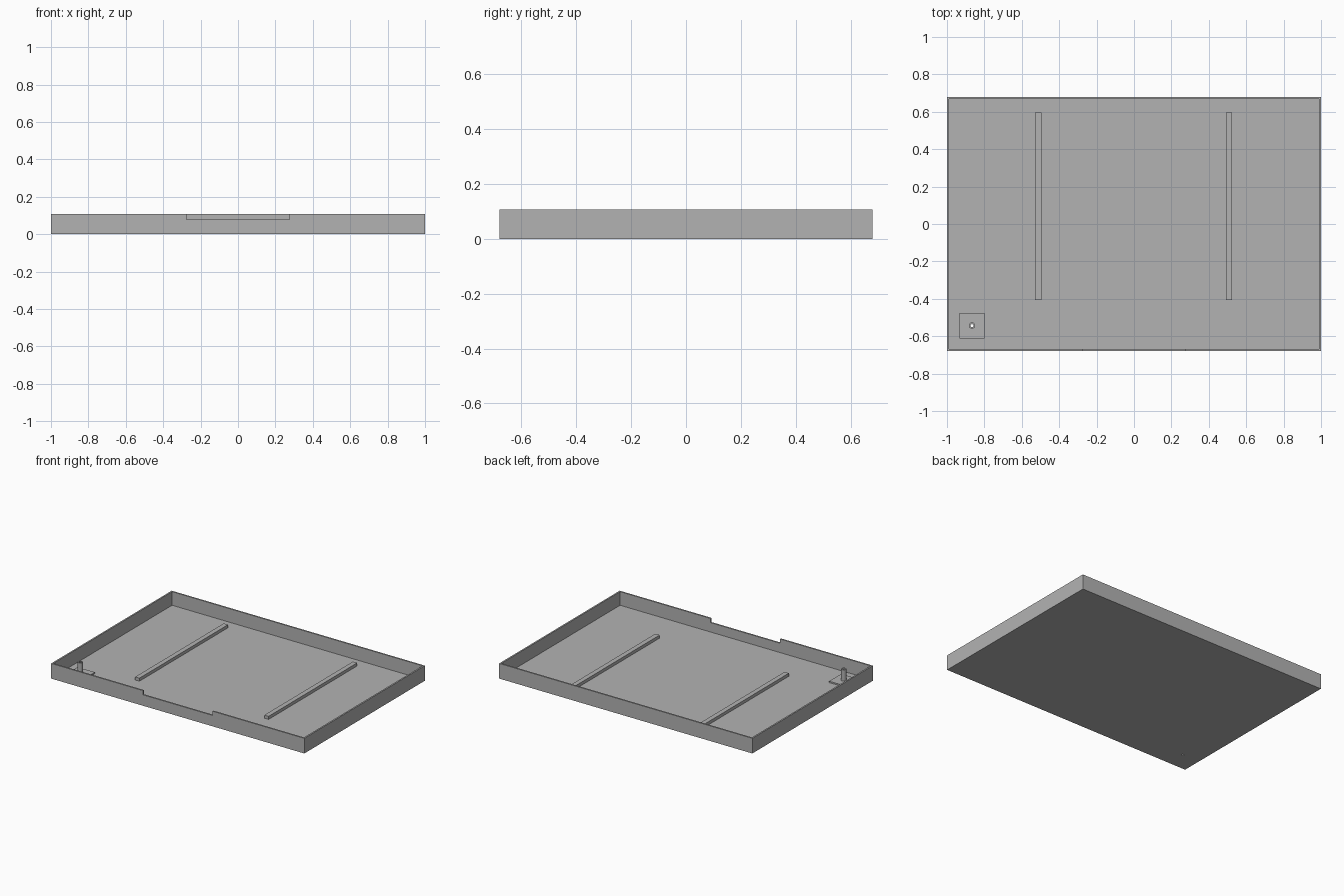
import bpy

old = bpy.data.objects.get("Cube")
if old:
    bpy.data.objects.remove(old, do_unlink=True)

grey = bpy.data.materials.new("plain grey")
grey.use_nodes = True
grey.diffuse_color = (0.45, 0.45, 0.45, 1)
grey.node_tree.nodes["Principled BSDF"].inputs["Base Color"].default_value = (0.45, 0.45, 0.45, 1)

HALF_X, HALF_Y, HEIGHT = 1.0, 0.68, 0.108
WALL, FLOOR = 0.011, 0.011
PEG_X, PEG_Y = -0.866, -0.543


def finish(name):
    ob = bpy.context.object
    ob.name = name
    ob.data.materials.append(grey)
    return ob


def box(name, x0, x1, y0, y1, z0, z1):
    bpy.ops.mesh.primitive_cube_add(size=1, location=((x0 + x1) / 2, (y0 + y1) / 2, (z0 + z1) / 2))
    bpy.context.object.scale = (x1 - x0, y1 - y0, z1 - z0)
    bpy.ops.object.transform_apply(location=True, rotation=False, scale=True)
    return finish(name)


def cylinder(name, radius, z0, z1):
    bpy.ops.mesh.primitive_cylinder_add(vertices=32, radius=radius, depth=z1 - z0,
                                        location=(PEG_X, PEG_Y, (z0 + z1) / 2))
    bpy.ops.object.transform_apply(location=True, rotation=False, scale=True)
    return finish(name)


def cut(target, cutter):
    mod = target.modifiers.new("cut", 'BOOLEAN')
    mod.operation = 'DIFFERENCE'
    mod.solver = 'EXACT'
    mod.object = cutter
    bpy.context.view_layer.objects.active = target
    bpy.ops.object.modifier_apply(modifier=mod.name)


# Shallow open tray with a notch in the front wall
tray = box("tray", -HALF_X, HALF_X, -HALF_Y, HALF_Y, 0, HEIGHT)
cavity = box("cavity_cutter", -HALF_X + WALL, HALF_X - WALL,
             -HALF_Y + WALL, HALF_Y - WALL, FLOOR, 1)
notch = box("notch_cutter", -0.275, 0.275, -1, -0.6, 0.078, 1)

# Two long ribs on the floor
for side, x in (("right", -0.512), ("left", 0.508)):
    box(side + "_rib", x - 0.017, x + 0.017, -0.405, 0.595, FLOOR - 0.003, 0.033)

# Mounting pad and hollow peg in the front corner
pad = box("peg_pad", PEG_X - 0.068, PEG_X + 0.068, PEG_Y - 0.068, PEG_Y + 0.068, FLOOR - 0.003, 0.021)
peg = cylinder("peg", 0.017, FLOOR, 0.102)
drill = cylinder("drill_cutter", 0.008, -1, 1)

cut(tray, cavity)
cut(tray, notch)
for part in (tray, pad, peg):
    cut(part, drill)
for helper in (cavity, notch, drill):
    bpy.data.objects.remove(helper, do_unlink=True)

# Round sides smooth, rims sharp
bpy.ops.object.select_all(action='DESELECT')
for part in (tray, pad, peg):
    part.select_set(True)
bpy.context.view_layer.objects.active = peg
bpy.ops.object.shade_smooth_by_angle()
